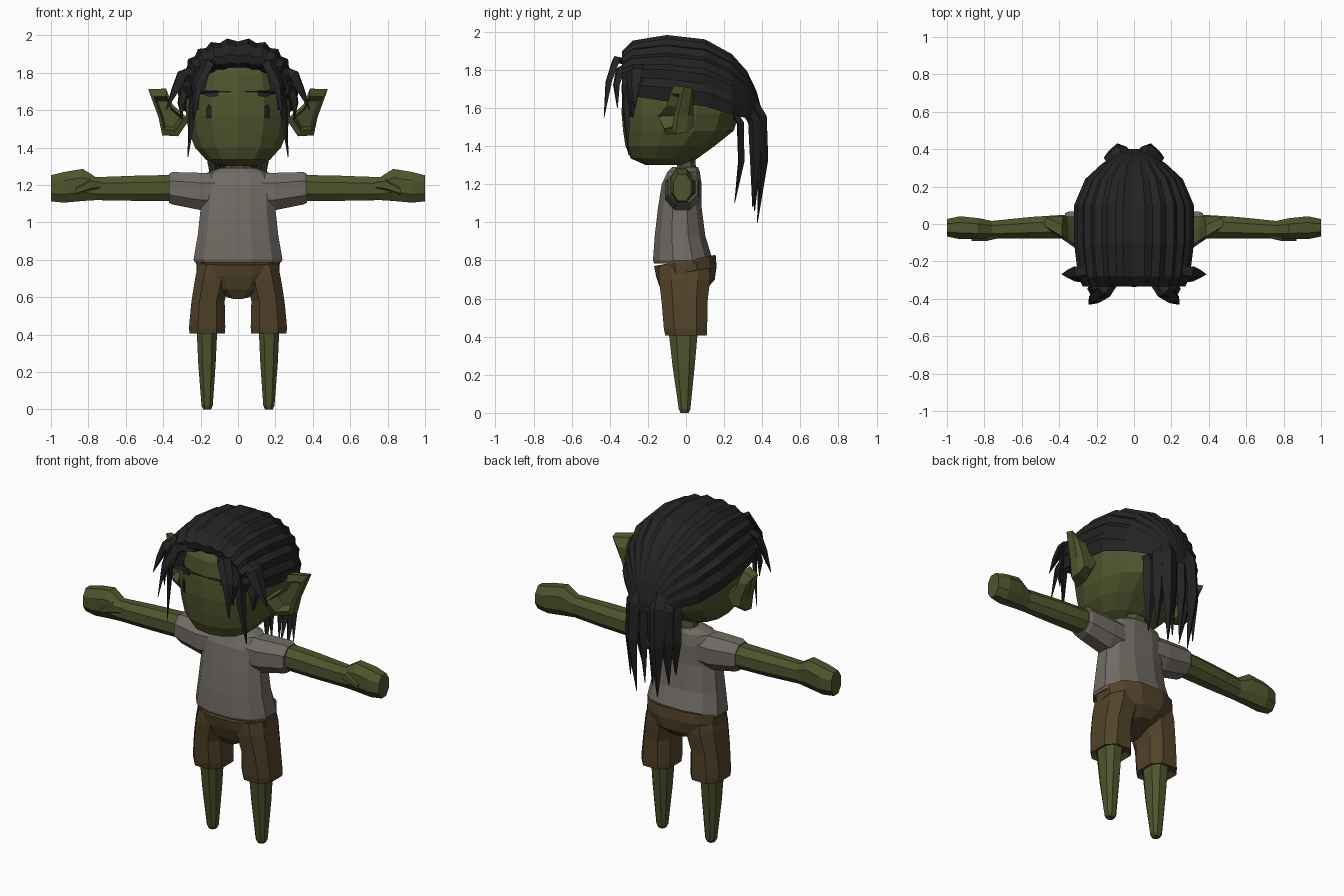
import bpy, bmesh
from math import sin, cos, pi, radians
from mathutils import Vector
from mathutils.bvhtree import BVHTree

if "Cube" in bpy.data.objects:
    bpy.data.objects.remove(bpy.data.objects["Cube"])


def material(name, rgb):
    m = bpy.data.materials.new(name)
    m.use_nodes = True
    m.diffuse_color = (*rgb, 1)
    m.node_tree.nodes["Principled BSDF"].inputs["Base Color"].default_value = (*rgb, 1)
    return m


SKIN = material("olive skin", (.078, .090, .026))
SHIRT = material("grey cloth", (.165, .147, .127))
SHORTS = material("brown cloth", (.084, .056, .023))
HAIR = material("black hair", (.017, .017, .018))


def finish(name, bm, mat, mirror=False):
    bmesh.ops.recalc_face_normals(bm, faces=bm.faces)
    me = bpy.data.meshes.new(name)
    bm.to_mesh(me)
    me.materials.append(mat)
    ob = bpy.data.objects.new(name, me)
    bpy.context.collection.objects.link(ob)
    if mirror:
        ob.modifiers.new("mirror", "MIRROR")
    return ob


def loft_mesh(rings, closed=True, caps=True):
    bm = bmesh.new()
    rows = [[bm.verts.new(p) for p in r] for r in rings]
    n = len(rows[0])
    for a, b in zip(rows, rows[1:]):
        for i in range(n if closed else n - 1):
            j = (i + 1) % n
            bm.faces.new((a[i], a[j], b[j], b[i]))
    if caps:
        bm.faces.new(rows[0])
        bm.faces.new(rows[-1])
    return bm


def power(v, p):
    return abs(v) ** p * (1 if v > 0 else -1)


def ellipse(n, p):
    angles = [2 * pi * (i + .5) / n for i in range(n)]
    return [(power(cos(a), p), power(sin(a), p)) for a in angles]


def upright(sections, n=12, p=.85, tilt=0):
    """Rings along z from (z, x centre, x radius, front y, back y)."""
    return [[Vector((xc + rx * c, (f + b) / 2 + (b - f) / 2 * s, z + tilt * s))
             for c, s in ellipse(n, p)] for z, xc, rx, f, b in sections]


def sideways(sections, n=8, p=.9):
    """Rings along x from (x, y centre, z centre, y radius, z radius)."""
    return [[Vector((x, yc + ry * c, zc + rz * s)) for c, s in ellipse(n, p)]
            for x, yc, zc, ry, rz in sections]


def strand(name, path, widths, thick=.5):
    """Tapered lock of hair with a diamond section, mirrored."""
    pts = [Vector(p) for p in path]
    rings = []
    for i, p in enumerate(pts):
        t = (pts[min(i + 1, len(pts) - 1)] - pts[max(i - 1, 0)]).normalized()
        out = p - Vector((0, -.05, 1.6))
        out = (out - t * out.dot(t)).normalized()
        side = t.cross(out) * widths[i]
        out *= widths[i] * thick
        rings.append([p + side, p + out, p - side, p - out])
    return finish(name, loft_mesh(rings), HAIR, True)


# Head and neck
head = loft_mesh(upright([
    (1.30, 0, .10, -.21, -.01), (1.335, 0, .175, -.29, .06), (1.40, 0, .235, -.318, .15),
    (1.48, 0, .268, -.33, .25), (1.57, 0, .285, -.338, .28), (1.67, 0, .285, -.335, .28),
    (1.79, 0, .26, -.32, .26), (1.89, 0, .19, -.25, .2)], 14))
finish("head", head, SKIN)
head_tree = BVHTree.FromBMesh(head)
finish("neck", loft_mesh(upright([(1.23, 0, .08, -.05, .06), (1.36, 0, .07, -.05, .05)], 8)), SKIN)


# Eyes and brows: thin plates laid on the face
def face_plate(name, outline):
    rings = []
    for lift in (.008, -.001):
        ring = []
        for x, z in outline:
            hit = head_tree.ray_cast(Vector((x, -1, z)), Vector((0, 1, 0)))[0]
            ring.append(hit - Vector((0, lift, 0)))
        rings.append(ring)
    finish(name, loft_mesh(rings), HAIR, True)


face_plate("eye", [(.14, 1.56), (.172, 1.555), (.172, 1.60), (.16, 1.632), (.142, 1.62)])
face_plate("brow", [(.105, 1.675), (.15, 1.668), (.195, 1.685), (.19, 1.715), (.15, 1.705), (.105, 1.708)])

# Ears: cupped shells opening to the front and outward
outline = [(.26, 1.55), (.35, 1.63), (.385, 1.715), (.48, 1.712),
           (.425, 1.56), (.405, 1.465), (.32, 1.46)]
mid = Vector((.37, 0, 1.57))


def ear_ring(scale, y, slope):
    pts = [Vector((x, 0, z)) for x, z in outline]
    return [mid + (p - mid) * scale + Vector((0, y + slope * (p.x - mid.x), 0)) for p in pts]


finish("ear", loft_mesh([ear_ring(.55, -.03, .3), ear_ring(.72, -.09, .5),
                         ear_ring(1, -.075, .6), ear_ring(.94, -.01, .4),
                         ear_ring(.6, .04, 0)]), SKIN, True)

# Arms with mitten hands and thumbs
finish("arm", loft_mesh(sideways([
    (.28, -.01, 1.185, .07, .075), (.55, -.02, 1.182, .062, .072), (.76, -.03, 1.18, .05, .066),
    (.83, -.025, 1.2, .06, .092), (.93, -.02, 1.187, .066, .088), (1.0, -.02, 1.182, .05, .075)])),
    SKIN, True)
finish("thumb", loft_mesh(sideways([
    (.73, -.06, 1.2, .02, .025), (.79, -.07, 1.2, .024, .035), (.87, -.075, 1.165, .018, .02)], 6)),
    SKIN, True)

# Shirt
finish("shirt_body", loft_mesh(upright([
    (.785, 0, .236, -.172, .14), (.80, 0, .245, -.178, .145), (.93, 0, .222, -.168, .105),
    (1.08, 0, .205, -.15, .085), (1.2, 0, .205, -.13, .085), (1.265, 0, .17, -.10, .075),
    (1.29, 0, .10, -.075, .065)])), SHIRT)
finish("sleeve", loft_mesh(sideways([
    (.08, -.02, 1.165, .09, .105), (.2, -.02, 1.165, .098, .107), (.35, -.015, 1.182, .087, .093),
    (.37, -.015, 1.182, .078, .082)])), SHIRT, True)

# Shorts
finish("shorts_hips", loft_mesh(upright([
    (.62, 0, .07, -.10, .11), (.67, 0, .17, -.135, .155), (.74, 0, .228, -.16, .165),
    (.80, 0, .23, -.172, .16)], 12, .8, tilt=.03)), SHORTS)
finish("shorts_leg", loft_mesh(upright([
    (.43, .162, .07, -.09, .08), (.405, .165, .10, -.115, .115), (.44, .165, .103, -.123, .118),
    (.58, .16, .094, -.135, .12), (.70, .135, .10, -.15, .135), (.77, .12, .10, -.15, .13)],
    8, .75)), SHORTS, True)

# Legs
finish("leg", loft_mesh(upright([
    (0, .165, .022, -.03, .015), (.02, .165, .032, -.04, .025),
    (.25, .166, .05, -.075, .05), (.46, .166, .06, -.10, .07)], 8, .8)), SKIN, True)

# Hair cap: ridged strips swept from the hairline to the tied back
columns = 25
stations = [(-.27, 1.69, .24, .13), (-.325, 1.69, .26, .165), (-.335, 1.69, .275, .21),
            (-.28, 1.68, .30, .275), (-.1, 1.655, .322, .33), (.1, 1.63, .322, .332),
            (.24, 1.585, .262, .30), (.32, 1.56, .175, .235), (.37, 1.53, .10, .16),
            (.40, 1.50, .05, .08)]
rows = []
for y, zc, rx, rz in stations:
    row = [Vector((-rx * .8, y, zc + .01))]
    for i in range(columns):
        a = radians(-92 + 184 * i / (columns - 1))
        r = 1 if i % 2 else .945
        row.append(Vector((rx * r * power(sin(a), .85), y, zc + rz * r * power(cos(a), .8))))
    row.append(Vector((rx * .8, y, zc + .01)))
    rows.append(row)
finish("hair_cap", loft_mesh(rows), HAIR)

# Front locks framing the face
strand("forelock", [(.09, -.28, 1.83), (.16, -.365, 1.855), (.215, -.405, 1.74), (.24, -.43, 1.55)],
       [.03, .04, .032, .003])
strand("inner_forelock", [(.16, -.29, 1.83), (.205, -.345, 1.80), (.225, -.365, 1.72), (.215, -.36, 1.60)],
       [.03, .04, .03, .003])
strand("long_lock", [(.2, -.27, 1.82), (.235, -.315, 1.72), (.245, -.315, 1.58), (.268, -.30, 1.35)],
       [.04, .036, .026, .003])
strand("side_lock", [(.2, -.25, 1.83), (.30, -.27, 1.79), (.335, -.275, 1.71), (.385, -.27, 1.60)],
       [.04, .05, .038, .003])
strand("lower_side_lock", [(.22, -.24, 1.76), (.285, -.27, 1.73), (.305, -.28, 1.64), (.30, -.28, 1.55)],
       [.04, .045, .03, .003])

# Ponytail: overlapping locks falling to points
strand("tail_outer", [(.1, .22, 1.63), (.125, .285, 1.52), (.13, .29, 1.32), (.11, .255, 1.10)],
       [.03, .04, .036, .003])
strand("tail_middle", [(.07, .28, 1.66), (.115, .36, 1.53), (.125, .365, 1.33), (.13, .35, 1.08)],
       [.04, .045, .038, .003], .8)
strand("tail_back", [(.04, .29, 1.74), (.08, .395, 1.55), (.085, .405, 1.33), (.07, .375, 1.0)],
       [.03, .05, .045, .003], .6)
strand("tail_inner", [(.02, .28, 1.72), (.03, .365, 1.55), (.035, .365, 1.35), (.025, .36, 1.06)],
       [.03, .04, .036, .003], .8)
